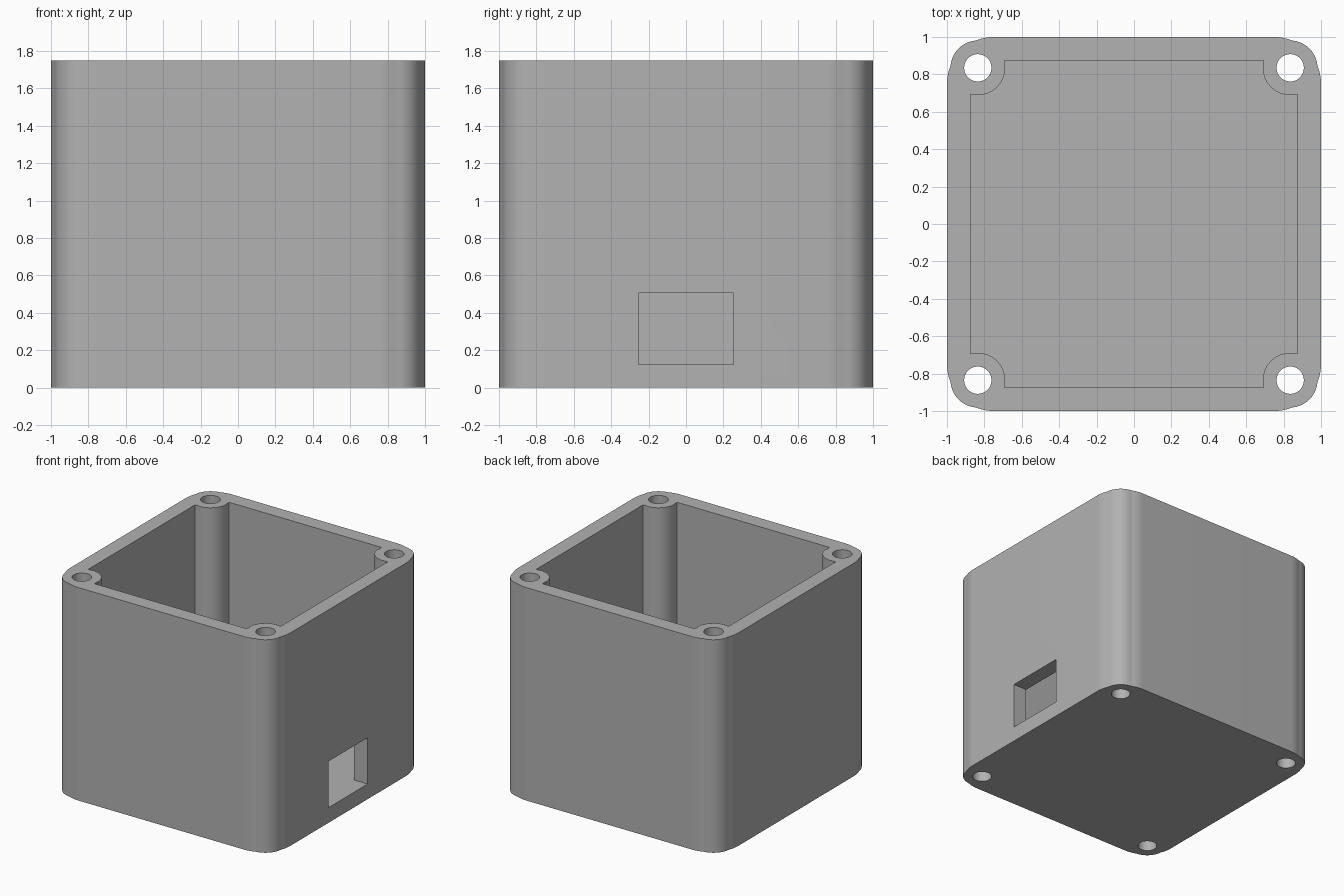
import bpy
import bmesh
from math import cos, sin, pi, sqrt

old = bpy.data.objects.get("Cube")
if old:
    bpy.data.objects.remove(old, do_unlink=True)

HEIGHT, FLOOR, INNER = 1.75, 0.125, 0.875
POST, POST_R, HOLE_R = 0.835, 0.146, 0.073
ROUND = 0.25
STEPS = 24

grey = bpy.data.materials.new("light grey plastic")
grey.use_nodes = True
colour = (0.445, 0.445, 0.445, 1)
grey.diffuse_color = colour
grey.node_tree.nodes["Principled BSDF"].inputs["Base Color"].default_value = colour


def prism(name, profile, z0, z1):
    """Extrude a closed counter-clockwise outline from z0 to z1."""
    bm = bmesh.new()
    base = bm.faces.new([bm.verts.new((x, y, z0)) for x, y in profile])
    top = bmesh.ops.extrude_face_region(bm, geom=[base])["geom"]
    verts = [v for v in top if isinstance(v, bmesh.types.BMVert)]
    bmesh.ops.translate(bm, verts=verts, vec=(0, 0, z1 - z0))
    bmesh.ops.recalc_face_normals(bm, faces=bm.faces)
    mesh = bpy.data.meshes.new(name)
    bm.to_mesh(mesh)
    bm.free()
    mesh.materials.append(grey)
    ob = bpy.data.objects.new(name, mesh)
    bpy.context.collection.objects.link(ob)
    return ob


def four_corners(corner):
    """Repeat one corner's points around the square, a quarter turn at a time."""
    points = []
    for _ in range(4):
        points += corner
        corner = [(-y, x) for x, y in corner]
    return points


def circle(cx, cy, r, n=48):
    return [(cx + r * cos(2 * pi * i / n), cy + r * sin(2 * pi * i / n)) for i in range(n)]


# Outer wall: rounded corner, swelling slightly where the screw post pokes out
centre = 1 - ROUND
offset = POST - centre
outer = []
for i in range(STEPS + 1):
    a = pi / 2 * i / STEPS
    along = offset * (cos(a) + sin(a))
    reach = along + sqrt(along ** 2 - 2 * offset ** 2 + POST_R ** 2)
    r = max(ROUND, reach)
    outer.append((centre + r * cos(a), centre + r * sin(a)))
body = prism("box_body", four_corners(outer), 0, HEIGHT)

# Cavity: square with a round screw post and short webs in each corner
edge = POST - POST_R + 0.004
inner = [(INNER, edge), (POST, edge)]
for i in range(STEPS + 1):
    a = -pi / 2 - pi / 2 * i / STEPS
    inner.append((POST + POST_R * cos(a), POST + POST_R * sin(a)))
inner += [(edge, POST), (edge, INNER)]
cutters = [prism("cavity_cutter", four_corners(inner), FLOOR, HEIGHT + 0.2)]

# Cable window through one side wall, level with the floor
cutters.append(prism("window_cutter", [(0.8, -0.255), (1.1, -0.255), (1.1, 0.255), (0.8, 0.255)],
                     FLOOR, 0.505))

# Screw holes running the full height
for sx in (-1, 1):
    for sy in (-1, 1):
        cutters.append(prism("screw_hole_cutter", circle(sx * POST, sy * POST, HOLE_R),
                             -0.1, HEIGHT + 0.1))

bpy.ops.object.select_all(action="DESELECT")
body.select_set(True)
bpy.context.view_layer.objects.active = body
for cutter in cutters:
    cutter.hide_render = True
    mod = body.modifiers.new("cut", "BOOLEAN")
    mod.operation = "DIFFERENCE"
    mod.solver = "EXACT"
    mod.object = cutter
    bpy.ops.object.modifier_apply(modifier=mod.name)
    bpy.data.objects.remove(cutter, do_unlink=True)

bpy.ops.object.shade_smooth_by_angle(angle=pi / 6)
